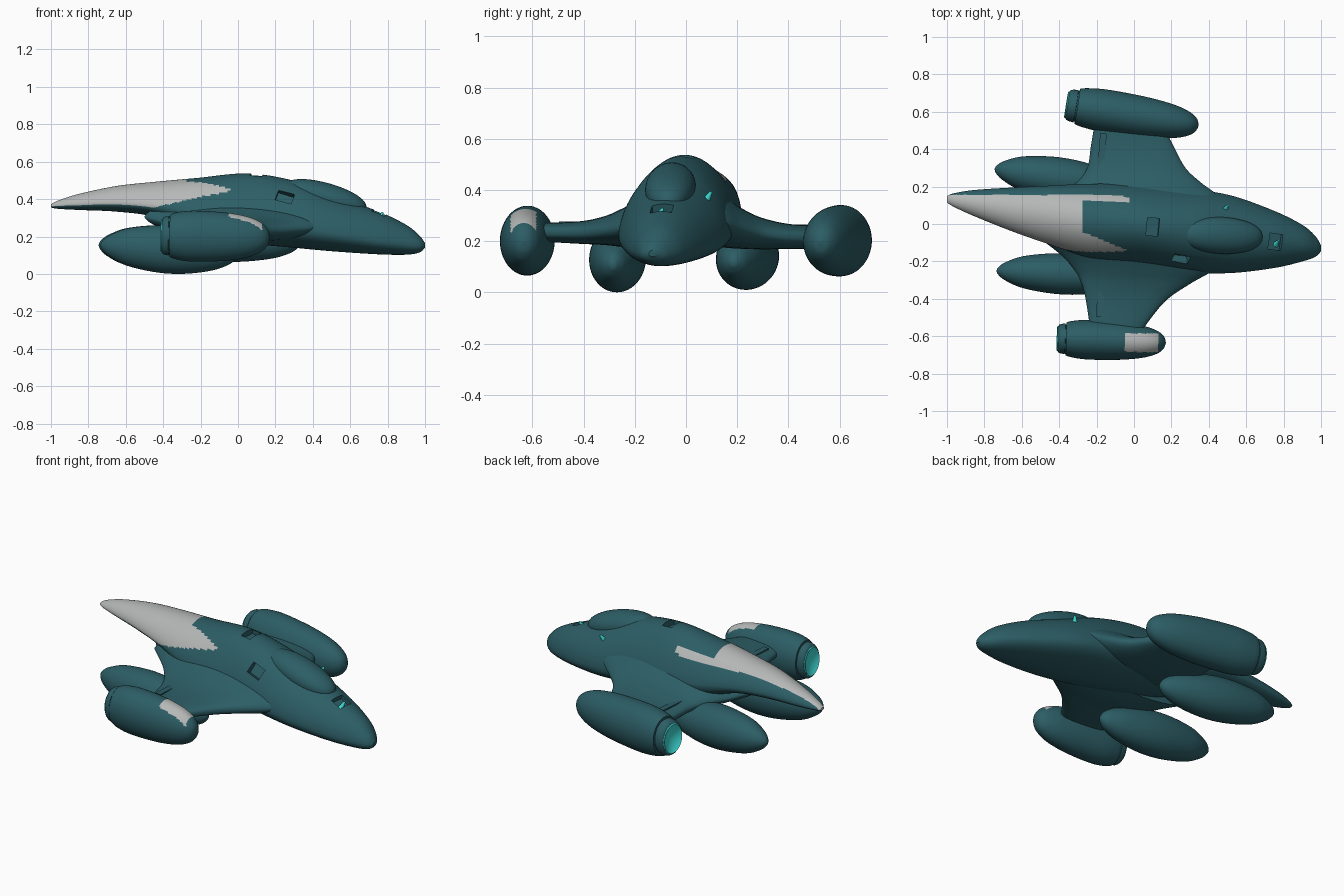
import bpy, bmesh, math
from mathutils import Vector

if "Cube" in bpy.data.objects:
    bpy.data.objects.remove(bpy.data.objects["Cube"])


def material(name, col):
    m = bpy.data.materials.new(name)
    m.diffuse_color = (*col, 1)
    m.use_nodes = True
    m.node_tree.nodes["Principled BSDF"].inputs["Base Color"].default_value = m.diffuse_color
    return m


TEAL = material("teal_hull", (0.025, 0.110, 0.130))
GREY = material("pale_grey", (0.47, 0.48, 0.48))
CYAN = material("cyan_glow", (0.05, 0.74, 0.70))


def make(name, rings, mats=(TEAL,), rule=None, angle=35):
    """Skin a list of closed rings, cap both ends, colour faces by a rule."""
    bm = bmesh.new()
    rows = [[bm.verts.new(p) for p in r] for r in rings]
    n = len(rows[0])
    for a, b in zip(rows, rows[1:]):
        for i in range(n):
            bm.faces.new((a[i], a[(i + 1) % n], b[(i + 1) % n], b[i]))
    bm.faces.new(rows[0])
    bm.faces.new(rows[-1])
    bmesh.ops.recalc_face_normals(bm, faces=bm.faces)
    if rule:
        bm.normal_update()
        for f in bm.faces:
            f.material_index = rule(f.calc_center_median(), f.normal)
    me = bpy.data.meshes.new(name)
    bm.to_mesh(me)
    bm.free()
    for m in mats:
        me.materials.append(m)
    ob = bpy.data.objects.new(name, me)
    bpy.context.collection.objects.link(ob)
    bpy.ops.object.select_all(action='DESELECT')
    ob.select_set(True)
    bpy.context.view_layer.objects.active = ob
    bpy.ops.object.shade_smooth_by_angle(angle=math.radians(angle))
    return ob


def resample(table, per):
    """Smooth curve through the rows of a station table."""
    out = []
    for i in range(len(table) - 1):
        p0, p1 = table[max(i - 1, 0)], table[i]
        p2, p3 = table[i + 1], table[min(i + 2, len(table) - 1)]
        for k in range(per):
            t = k / per
            out.append([b + 0.5 * t * (c - a + t * (2*a - 5*b + 4*c - d + t * (3*(b - c) + d - a)))
                        for a, b, c, d in zip(p0, p1, p2, p3)])
    return out + [list(table[-1])]


def spow(v, e):
    return math.copysign(abs(v) ** e, v)


# Fuselage stations: x, y min, y max, z bottom, z widest, z top
HULL = [
    (-1.00, .115, .15, .355, .363, .372),
    (-.96, .09, .165, .348, .368, .393),
    (-.85, .04, .182, .342, .375, .428),
    (-.65, -.04, .195, .333, .38, .470),
    (-.45, -.11, .205, .305, .365, .492),
    (-.22, -.185, .215, .215, .325, .513),
    (.05, -.225, .21, .165, .285, .537),
    (.30, -.258, .187, .14, .25, .498),
    (.52, -.262, .152, .12, .215, .415),
    (.75, -.235, .07, .105, .18, .335),
    (.90, -.20, -.005, .103, .162, .262),
    (.97, -.175, -.065, .115, .153, .205),
    (1.00, -.145, -.115, .14, .15, .165)]


def hull_ring(s):
    x, y0, y1, zb, zm, zt = s
    # middle sections are bell shaped, both ends rounder
    e = 1.15 + .4 * math.exp(-((x + .02) / .4) ** 2)
    ring = []
    for i in range(120):
        a = math.tau * i / 120
        c, q = math.cos(a), math.sin(a)
        h = (zt - zm) * q ** e if q > 0 else (zm - zb) * spow(q, .9)
        ring.append((x, (y0 + y1) / 2 + (y1 - y0) / 2 * c, zm + h))
    return ring


def tail_paint(p, n):
    x, y, z = p
    inside = (x < -.28 or (x < -.03 and y > .115 and y > .115 - (x + .03) * .05)
              or (y < -.04 and x < -.28 + (-.04 - y) * 2.4))
    lower = z > (.33 if x < -.5 else .345 + (x + .5) * .22)
    return int(inside and y < .156 and lower and n.z > -.35)


hull = make("fuselage", [hull_ring(s) for s in resample(HULL, 18)],
            (TEAL, GREY), tail_paint)

# Wings flare into the hull: y, x rear, x front, z bottom, z top, edge sharpness
WINGS = {
    "wing_far": [(.06, -.5, .5, .19, .42, 1.3), (.15, -.41, .45, .175, .375, 1.3),
                 (.22, -.31, .36, .170, .327, 1.15), (.30, -.25, .275, .168, .290, .95),
                 (.42, -.23, .21, .17, .265, .75), (.57, -.205, .13, .17, .262, .75)],
    "wing_near": [(-.08, -.5, .5, .19, .42, 1.3), (-.17, -.385, .5, .175, .37, 1.3),
                  (-.25, -.315, .42, .178, .327, 1.15), (-.32, -.28, .30, .185, .297, .95),
                  (-.42, -.255, .16, .19, .277, .75), (-.60, -.23, .02, .2, .27, .75)]}
for name, table in WINGS.items():
    rings = []
    for y, xa, xb, zb, zt, e in resample(table, 6):
        rings.append([((xa + xb) / 2 + (xb - xa) / 2 * spow(math.cos(a), .85), y,
                       (zb + zt) / 2 + (zt - zb) / 2 * spow(math.sin(a), e))
                      for a in (math.tau * i / 56 for i in range(56))])
    make(name, rings)


def spindle(name, a, b, ry, rz, profile, mats=(TEAL,), rule=None):
    """Elliptical lathe from point a to point b; profile is (fraction, radius)."""
    a, b = Vector(a), Vector(b)
    d = b - a
    side = Vector((-d.y, d.x, 0)).normalized()
    up = d.normalized().cross(side)
    rings = []
    for t, r in profile:
        rings.append([a + d * t + side * (ry * r * math.cos(k)) + up * (rz * r * math.sin(k))
                      for k in (math.tau * i / 80 for i in range(80))])
    return make(name, rings, mats, rule)


# Lower pods
POD = resample([(0, .02), (.015, .2), (.07, .47), (.2, .8), (.42, 1), (.62, .98),
                (.82, .76), (.94, .46), (.99, .18), (1, .02)], 6)
spindle("pod_near", (-.735, -.25, .155), (.0, -.285, .105), .108, .126, POD)
spindle("pod_far", (-.745, .295, .155), (-.03, .185, .115), .112, .122, POD)

# Engines: body, stepped nozzle ring and glowing exhaust
ENGINE = resample([(.08, .84), (.13, .92), (.25, 1), (.42, 1), (.62, .94),
                   (.8, .8), (.92, .58), (.98, .32), (1, .03)], 10)
NOZZLE = [(.04, .4), (.008, .5), (.004, .62), (.012, .7), (.03, .75), (.07, .78), (.072, .74),
          (.082, .74), (.085, .83), (.12, .8)]
GLOW = [(.03, .05), (.022, .3), (.001, .58), (-.004, .61), (.003, .64), (.04, .6)]


def near_paint(p, n):
    return int(-.045 < p.x < .13 and -.685 < p.y < -.585 and p.z > .235)


for name, a, b, ry, rz, rule in [
        ("engine_near", (-.41, -.612, .205), (.17, -.635, .195), .105, .135, near_paint),
        ("engine_far", (-.36, .638, .205), (.345, .525, .195), .113, .138, None)]:
    spindle(name, a, b, ry, rz, ENGINE, (TEAL, GREY), rule)
    spindle(name + "_nozzle", a, b, ry, rz, NOZZLE)
    spindle(name + "_exhaust", a, b, ry, rz, GLOW, (CYAN,))

# Canopy blister
BLISTER = [(.5 - .5 * math.cos(math.pi * i / 24), max(.01, math.sin(math.pi * i / 24) ** .85))
           for i in range(25)]
spindle("canopy", (.25, -.05, .468), (.685, -.072, .345), .098, .08, BLISTER)


def box(name, loc, size, rot=(0, 0, 0), mat=TEAL):
    bpy.ops.mesh.primitive_cube_add(size=1, location=loc, rotation=rot)
    ob = bpy.context.object
    ob.name = name
    ob.scale = size
    ob.data.materials.append(mat)
    return ob


# Recessed hatches cut into the hull
for name, loc, size, rot in [
        ("hatch_cutter_mid", (.10, -.015, .525), (.065, .095, .05), (0, .1, -.1)),
        ("hatch_cutter_nose", (.755, -.095, .325), (.075, .085, .05), (0, .36, -.14)),
        ("hatch_cutter_side", (.25, -.175, .405), (.09, .05, .065), (-.5, .3, -.1))]:
    cutter = box(name, loc, size, rot)
    cutter.hide_render = True
    cutter.hide_viewport = True
    mod = hull.modifiers.new(name, 'BOOLEAN')
    mod.operation = 'DIFFERENCE'
    mod.solver = 'EXACT'
    mod.object = cutter

# Small hull lights
for name, loc in [("light_side", (.495, .088, .375)), ("light_nose", (.765, -.10, .31))]:
    bpy.ops.mesh.primitive_cone_add(vertices=12, radius1=.016, radius2=.005, depth=.045,
                                    location=loc, rotation=(-.5, .4, 0))
    bpy.context.object.name = name
    bpy.context.object.data.materials.append(CYAN)

# Thin raised panels on wings
for s, y, x in [(1, .40, -.17), (-1, -.41, -.18)]:
    box("wing_panel", (x, y, .262 if s > 0 else .272), (.035, .17, .008), (0, 0, -.08))
